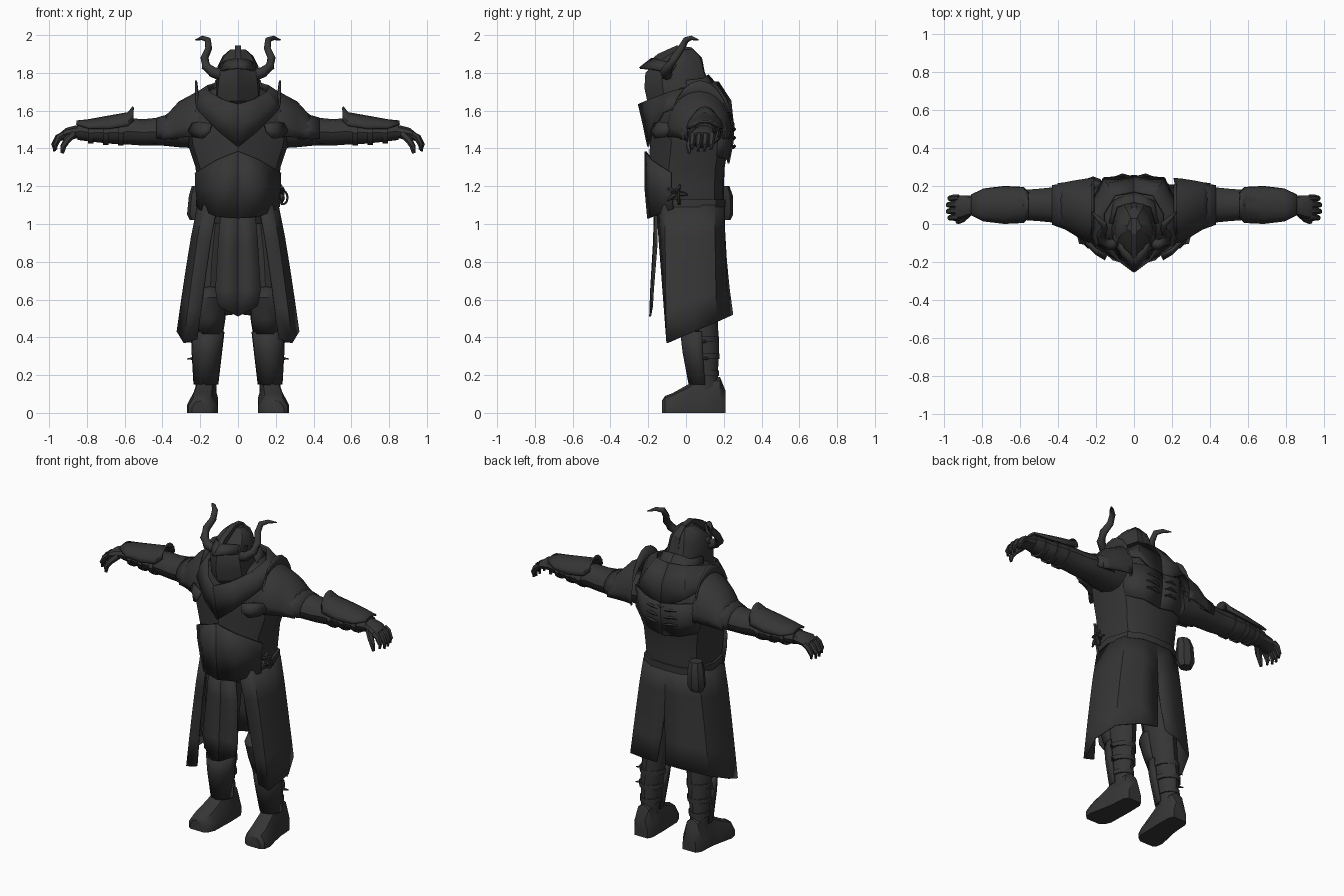
import bpy, bmesh, math
from mathutils import Vector

mat = bpy.data.materials.new("dark_iron")
mat.diffuse_color = (0.036, 0.036, 0.036, 1)


def finish(name, verts, faces, mirror=False, thick=0, angle=35):
    me = bpy.data.meshes.new(name)
    me.from_pydata([tuple(v) for v in verts], [], faces)
    me.materials.append(mat)
    bm = bmesh.new()
    bm.from_mesh(me)
    bmesh.ops.recalc_face_normals(bm, faces=bm.faces)
    bm.to_mesh(me)
    bm.free()
    ob = bpy.data.objects.new(name, me)
    bpy.context.collection.objects.link(ob)
    bpy.ops.object.select_all(action='DESELECT')
    bpy.context.view_layer.objects.active = ob
    ob.select_set(True)
    bpy.ops.object.shade_smooth_by_angle(angle=math.radians(angle))
    if thick:
        m = ob.modifiers.new("thickness", 'SOLIDIFY')
        m.thickness, m.offset = thick, 0
    if mirror:
        m = ob.modifiers.new("mirror", 'MIRROR')
        m.merge_threshold = 0.0005
    return ob


def loft(name, rings, closed=True, **kw):
    """Skin rings of points; closed rings are capped, open ones make a sheet."""
    n = len(rings[0])
    verts = [p for r in rings for p in r]
    faces = []
    for i in range(len(rings) - 1):
        for j in range(n if closed else n - 1):
            k = (j + 1) % n
            faces.append((i * n + j, i * n + k, (i + 1) * n + k, (i + 1) * n + j))
    if closed:
        faces += [tuple(range(n)), tuple(range(len(verts) - n, len(verts)))]
    return finish(name, verts, faces, **kw)


def ring(c, axis, a, b, n=12, start=0, end=360):
    out = []
    steps = n if end - start == 360 else n - 1
    for i in range(n):
        t = math.radians(start + (end - start) * i / steps)
        u, v = a * math.cos(t), b * math.sin(t)
        off = (0, u, v) if axis == 'X' else (u, v, 0)
        out.append(Vector(c) + Vector(off))
    return out


def limb(name, axis, rows, n=12, **kw):
    return loft(name, [ring(r[:3], axis, r[3], r[4], n) for r in rows], **kw)


def tube(name, path, n=7, **kw):
    """Round tube along points (x, y, z, radius)."""
    pts = [Vector(p[:3]) for p in path]
    rings = []
    for i, p in enumerate(pts):
        d = pts[min(i + 1, len(pts) - 1)] - pts[max(i - 1, 0)]
        q = d.to_track_quat('Z', 'Y')
        rings.append([p + q @ v for v in ring((0, 0, 0), 'Z', path[i][3], path[i][3], n)])
    return loft(name, rings, angle=50, **kw)


def keeled(z, w, yf, yb, k):
    """Body section with a ridge down the front."""
    d = yb - yf
    h = [(0, yf), (.55 * w, yf + k), (.9 * w, yf + .27 * d), (w, yf + .55 * d),
         (.82 * w, yb - .05), (.45 * w, yb - .005), (0, yb)]
    h += [(-x, y) for x, y in h[-2:0:-1]]
    return [(x, y, z) for x, y in h]


def prism(name, pts, x0, x1, **kw):
    return loft(name, [[(x, y, z) for y, z in pts] for x in (x0, x1)], angle=20, **kw)


# torso and armour
loft("torso", [keeled(*r) for r in [
    (1.0, .19, -.15, .195, .04), (1.08, .20, -.19, .2, .04), (1.2, .215, -.2, .2, .04),
    (1.3, .225, -.2, .205, .04), (1.42, .265, -.19, .225, .05), (1.52, .28, -.195, .235, .06),
    (1.6, .25, -.19, .225, .07), (1.7, .16, -.12, .18, .04), (1.74, .1, -.08, .14, .03)]])
loft("belly_plate", [
    [(0, -.215, 1.385), (.11, -.185, 1.34), (.225, -.08, 1.27)],
    [(0, -.215, 1.2), (.11, -.185, 1.2), (.222, -.08, 1.19)],
    [(0, -.2, 1.03), (.11, -.175, 1.04), (.21, -.07, 1.08)]], closed=False, mirror=True, thick=.012)
loft("mantle", [
    [(0, -.25, 1.635), (.08, -.19, 1.66), (.15, -.08, 1.70), (.16, .05, 1.73), (.1, .15, 1.75), (0, .17, 1.75)],
    [(0, -.225, 1.53), (.1, -.175, 1.57), (.19, -.1, 1.65), (.22, .05, 1.69), (.14, .21, 1.66), (0, .235, 1.65)],
    [(0, -.2, 1.41), (.1, -.18, 1.49), (.2, -.12, 1.59), (.25, .05, 1.66), (.16, .24, 1.59), (0, .25, 1.5)]],
    closed=False, mirror=True, thick=.012)
loft("back_plate", [
    [(0, .252, 1.53), (.12, .245, 1.55), (.22, .18, 1.56)],
    [(0, .245, 1.42), (.12, .235, 1.42), (.225, .17, 1.42)],
    [(0, .225, 1.32), (.11, .22, 1.34), (.2, .16, 1.36)]], closed=False, mirror=True, thick=.01)
for i in range(3):
    z = 1.49 - .045 * i
    tube("back_rib", [(.02, .25, z, .004), (.06, .256, z + .012, .01), (.11, .242, z + .012, .004)], 5, mirror=True)
loft("belt", [keeled(z, .222, -.185, .208, .04) for z in (1.09, 1.13)])

# coat skirt, open at the front and slit at the back
top = [(.11, -.155), (.18, -.11), (.21, .04), (.185, .15), (.09, .198), (0, .2)]
hem = [(.215, -.1, .39), (.285, -.1, .37), (.32, .04, .43), (.27, .16, .48), (.14, .225, .51), (.03, .245, .52)]
rows = []
for t in (0, .25, .5, .75, 1):
    row = []
    for (x0, y0), (x1, y1, z1) in zip(top, hem):
        ty = t * t if y1 > .1 else t
        tx = max(0, (t - .5) * 2) if x0 == 0 else t ** .85
        row.append((x0 + (x1 - x0) * tx, y0 + (y1 - y0) * ty, 1.1 + (z1 - 1.1) * t))
    rows.append(row)
loft("coat_skirt", rows, closed=False, mirror=True, thick=.01)
loft("tabard", [
    [(0, -.165, 1.07), (.09, -.155, 1.07)], [(0, -.17, .9), (.105, -.155, .9)],
    [(0, -.185, .65), (.12, -.175, .65)], [(0, -.19, .51), (.105, -.18, .565)]],
    closed=False, mirror=True, thick=.01)

# helmet
loft("helmet", [keeled(*r) for r in [
    (1.62, .1, -.17, .1, .04), (1.65, .122, -.205, .14, .05), (1.72, .118, -.22, .14, .055),
    (1.8, .108, -.215, .1, .06), (1.85, .1, -.17, .09, .05), (1.89, .08, -.11, .075, .03),
    (1.925, .04, -.055, .04, .02)]], angle=30)
loft("helmet_brow", [
    [(0, -.245, 1.825), (.06, -.175, 1.82), (.108, -.08, 1.80)],
    [(0, -.18, 1.875), (.055, -.13, 1.865), (.1, -.05, 1.84)]], closed=False, mirror=True, thick=.014)
loft("neck_guard", [
    [(.115, 0, 1.76), (.09, .09, 1.77), (0, .115, 1.79)],
    [(.135, .01, 1.68), (.11, .13, 1.69), (0, .185, 1.71)]], closed=False, mirror=True, thick=.01)
prism("helmet_crest", [(-.24, 1.82), (-.15, 1.9), (-.05, 1.945), (.03, 1.935), (.085, 1.88),
                       (.1, 1.8), (.0, 1.85), (-.12, 1.82)], -.016, .016)
tube("horn", [(.09, -.1, 1.79, .032), (.135, -.11, 1.805, .028), (.17, -.09, 1.835, .025),
              (.177, -.06, 1.88, .022), (.155, -.025, 1.93, .019), (.16, 0, 1.975, .017),
              (.19, .03, 1.985, .012), (.225, .065, 1.975, .003)], 8, mirror=True)

# shoulder guards with raised collar flange
loft("shoulder_guard", [
    ring((x, y, z), 'X', a, b, 13, -12, 192) for x, y, z, a, b in [
        (.222, .075, 1.5, .155, .26), (.213, .07, 1.5, .17, .2), (.245, .07, 1.5, .165, .18),
        (.31, .085, 1.49, .14, .155), (.36, .095, 1.475, .12, .115), (.40, .1, 1.465, .11, .09)]],
    closed=False, mirror=True, thick=.01)
loft("shoulder_lame", [
    ring((x, y, z), 'X', a, b, 9, -25, 205) for x, y, z, a, b in [
        (.32, .09, 1.49, .13, .1), (.43, .1, 1.485, .1, .075)]], closed=False, mirror=True, thick=.008)
loft("shoulder_strap", [
    [(.14, -.165, 1.53), (.2, -.135, 1.54), (.25, -.08, 1.53)],
    [(.15, -.185, 1.49), (.2, -.155, 1.49), (.26, -.09, 1.49)],
    [(.18, -.16, 1.455), (.2, -.15, 1.455), (.23, -.11, 1.46)]], closed=False, mirror=True, thick=.014)

# arms, forearm guards and hands
limb("arm", 'X', [
    (.18, .08, 1.5, .11, .1), (.3, .085, 1.49, .11, .085), (.4, .1, 1.49, .095, .075),
    (.5, .1, 1.485, .085, .07), (.57, .1, 1.49, .08, .07), (.65, .105, 1.485, .08, .062),
    (.75, .1, 1.485, .07, .052), (.85, .1, 1.49, .055, .045)], mirror=True)
loft("forearm_guard", [
    ring((x, .1, z), 'X', a, b, 9, 0, 180) for x, z, a, b in [
        (.555, 1.545, .06, .075), (.58, 1.52, .09, .068), (.68, 1.505, .095, .065),
        (.79, 1.505, .082, .045), (.855, 1.525, .05, .018)]], closed=False, mirror=True, thick=.01)
for x, a in ((.62, .087), (.7, .082), (.78, .073)):
    limb("forearm_strap", 'X', [(x - .014, .1, 1.482, a, .065 * a / .085), (x + .014, .1, 1.482, a, .065 * a / .085)],
         mirror=True)
limb("palm", 'X', [(.83, .1, 1.49, .05, .038), (.87, .095, 1.485, .055, .036),
                   (.91, .088, 1.478, .062, .032), (.94, .085, 1.462, .058, .024)], 10, mirror=True)
for i in range(4):
    y = .035 + i * .034
    k = .008 * (i in (0, 3))
    tube("finger", [(.92, y, 1.475, .018), (.955 - k, y, 1.458, .018), (.975 - k, y - .003, 1.42, .015),
                    (.972 - k, y - .004, 1.385 + k, .009)], 6, mirror=True)
tube("thumb", [(.875, .055, 1.475, .022), (.905, .025, 1.445, .019), (.925, .015, 1.41, .016),
               (.93, .018, 1.375, .009)], 6, mirror=True)

# legs
limb("leg", 'Z', [
    (.12, .04, 1.0, .1, .12), (.14, .05, .8, .1, .115), (.148, .06, .6, .085, .105),
    (.155, .075, .45, .075, .095), (.165, .088, .33, .068, .088), (.17, .1, .2, .055, .068),
    (.17, .11, .1, .055, .065)], mirror=True)
loft("knee_guard", [ring((x, y, z), 'Z', a, b, 9, 180, 360) for x, y, z, a, b in [
    (.15, .05, .665, .065, .12), (.15, .05, .61, .082, .15), (.152, .06, .5, .08, .12),
    (.155, .07, .42, .07, .1)]], closed=False, mirror=True, thick=.012)
loft("shin_guard", [ring((x, y, z), 'Z', a, b, 9, 175, 365) for x, y, z, a, b in [
    (.16, .075, .43, .083, .1), (.165, .08, .32, .075, .092), (.17, .095, .15, .06, .075)]],
    closed=False, mirror=True, thick=.012)
for z, x, y, r in ((.39, .162, .08, .082), (.3, .167, .09, .076), (.21, .17, .1, .064)):
    limb("shin_strap", 'Z', [(x, y, z - .014, r, r * 1.15), (x, y, z + .014, r, r * 1.15)], mirror=True)
    if z > .25:
        tube("strap_end", [(x + r - .01, y + .01, z - .01, .01), (x + r + .025, y + .03, z - .015, .003)], 5, mirror=True)

# boots, flat underneath
loft("boot", [[(x - w, y, 0), (x - w, y, .4 * h), (x - .6 * w, y, .88 * h), (x, y, h),
               (x + .6 * w, y, .88 * h), (x + w, y, .4 * h), (x + w, y, 0)] for x, y, w, h in [
    (.168, .208, .045, .12), (.17, .18, .062, .19), (.172, .08, .066, .2), (.18, .01, .072, .15),
    (.19, -.07, .08, .105), (.195, -.11, .068, .09), (.198, -.128, .045, .065)]], mirror=True)

# hip pouch and hip charm
limb("pouch", 'Z', [(-.215, .2, 1.02, .04, .035), (-.215, .2, 1.05, .055, .05),
                    (-.21, .2, 1.15, .05, .048), (-.205, .195, 1.2, .04, .035)], 8)
tube("charm_ring", [(.24 + .022 * math.cos(t), -.04, 1.14 + .035 * math.sin(t), .006)
                    for t in [i * math.pi / 6 for i in range(13)]], 5)
for a in range(5):
    t = a * math.tau / 5
    tube("charm_petal", [(.215, -.05, 1.16, .012),
                         (.235, -.05 + .03 * math.cos(t), 1.16 + .03 * math.sin(t), .014),
                         (.228, -.05 + .06 * math.cos(t), 1.155 + .055 * math.sin(t), .004)], 5)
